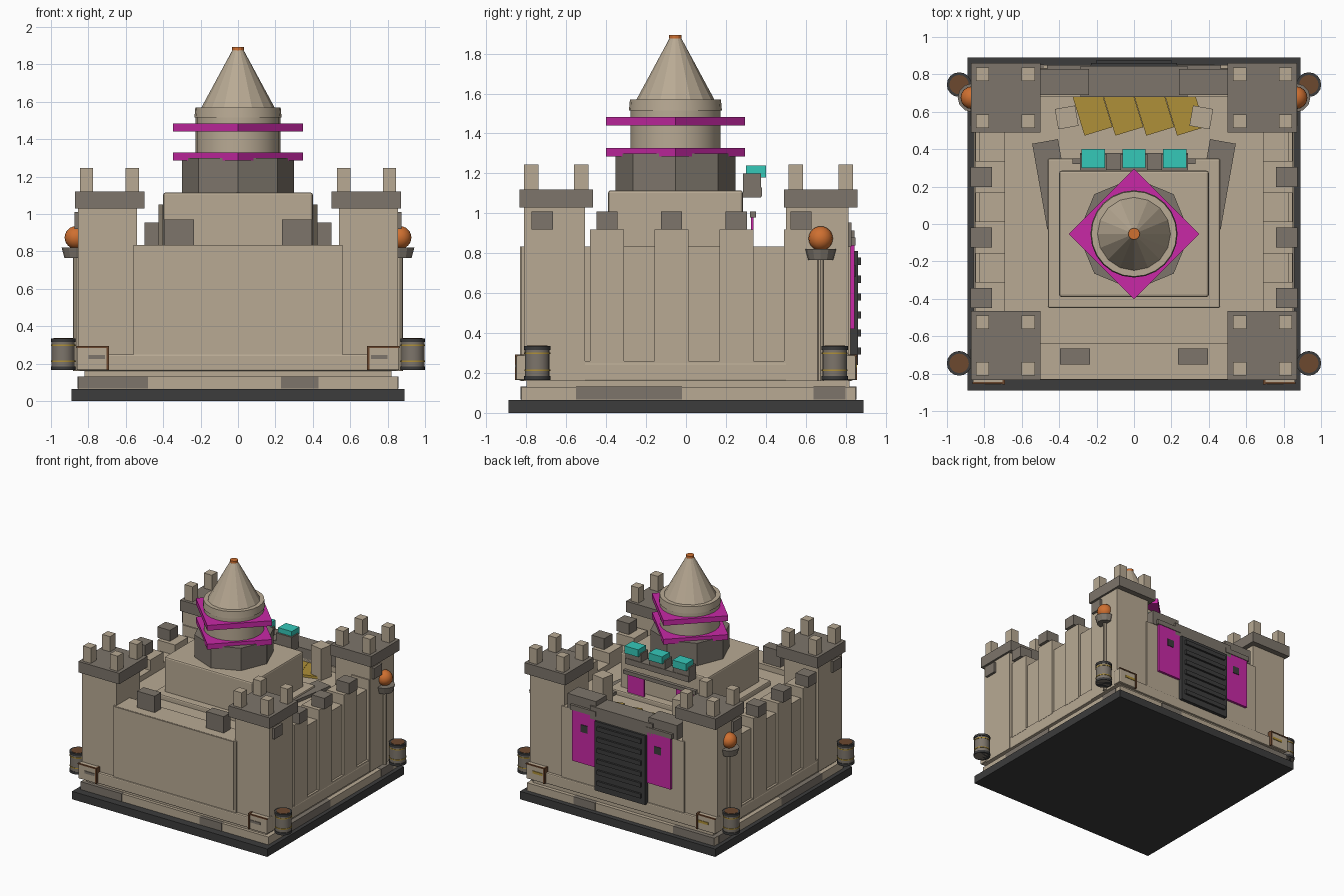
import bpy, bmesh, math
from mathutils import Matrix

cube = bpy.data.objects.get("Cube")
if cube:
    bpy.data.objects.remove(cube, do_unlink=True)


def material(name, r, g, b):
    m = bpy.data.materials.new(name)
    m.use_nodes = True
    m.diffuse_color = (r, g, b, 1)
    m.node_tree.nodes["Principled BSDF"].inputs["Base Color"].default_value = (r, g, b, 1)
    return m


SAND = material("sandstone", .48, .40, .295)
GREY = material("grey stone", .205, .178, .147)
DARK = material("dark iron", .045, .045, .045)
MAGENTA = material("magenta cloth", .58, .022, .38)
TEAL = material("turquoise", .035, .58, .485)
ORANGE = material("orange flame", .62, .16, .03)
GOLD = material("gold", .43, .28, .04)
BROWN = material("brown wood", .15, .065, .028)


def finish(name, bm, mat):
    me = bpy.data.meshes.new(name)
    bm.to_mesh(me)
    bm.free()
    me.materials.append(mat)
    ob = bpy.data.objects.new(name, me)
    bpy.context.collection.objects.link(ob)
    return ob


def box(name, x, y, z, mat, turn=0, bevel=0):
    """Box from its (low, high) extents, turned about its own centre."""
    bm = bmesh.new()
    bmesh.ops.create_cube(bm, size=1)
    for v in bm.verts:
        v.co = [v.co[i] * (e[1] - e[0]) for i, e in enumerate((x, y, z))]
    ob = finish(name, bm, mat)
    ob.location = [sum(e) / 2 for e in (x, y, z)]
    ob.rotation_euler.z = math.radians(turn)
    if bevel:
        mod = ob.modifiers.new("soft edge", "BEVEL")
        mod.width, mod.segments = bevel, 2
    return ob


def drum(name, x, y, z, r0, r1, mat, sides=16, smooth=False):
    """Upright prism or cone between two heights, first corner on +x."""
    bm = bmesh.new()
    bmesh.ops.create_cone(bm, cap_ends=True, segments=sides, radius1=r0, radius2=r1,
                          depth=z[1] - z[0])
    bmesh.ops.translate(bm, verts=bm.verts, vec=(x, y, (z[0] + z[1]) / 2))
    for f in bm.faces:
        f.smooth = smooth and abs(f.normal.z) < .9
    return finish(name, bm, mat)


def span(c, half):
    return (c - half, c + half)


def side(s, a, b):
    return tuple(sorted((s * a, s * b)))


# Foundation
box("base_plate", (-.89, .89), (-.89, .89), (0, .065), DARK)
box("plinth", (-.855, .855), (-.825, .85), (.065, .13), SAND)
for a, b in ((-.855, -.48), (.23, .43)):
    box("plinth_stone", (a, b), (-.829, -.8), (.066, .131), GREY)
    box("plinth_stone", (a, b), (.8, .854), (.066, .131), GREY)
for s in (-1, 1):
    for a, b in ((-.55, -.02), (.64, .8)):
        box("plinth_stone", side(s, .8, .859), (a, b), (.066, .131), GREY)
box("footing", (-.82, .82), (-.80, .82), (.13, .16), SAND)
box("lower_course", (-.85, .85), (-.835, .835), (.16, .25), SAND, bevel=.008)
box("courtyard_floor", (-.72, .72), (-.7, .72), (.2, .79), SAND)

# Curtain walls
box("front_wall", (-.56, .56), (-.825, -.64), (.25, .835), SAND)
box("front_panel", (-.54, .54), (-.832, -.8), (.27, .833), SAND)
box("back_wall", (-.56, .56), (.68, .825), (.25, .835), SAND)
for s in (-1, 1):
    box("side_wall", side(s, .69, .83), (-.8, .8), (.25, .835), SAND)
    box("wall_foot", side(s, .72, .848), (-.8, .8), (.16, .26), SAND)
    box("front_merlon", side(s, .235, .395), (-.75, -.665), (.835, .97), GREY)
    box("back_merlon", side(s, .24, .5), (.69, .83), (.835, .955), GREY)
    for i in range(5):
        y = -.72 + .324 * i
        box("side_pilaster", side(s, .69, .85), span(y, .085), (.25, .92), SAND)
        box("side_merlon", side(s, .76, .875), span(y, .053), (.92, 1.01), GREY)

# Corner towers
for s in (-1, 1):
    for t, cy in ((-1, -.65), (1, .675)):
        wall = (-.812, -.505) if t < 0 else (.5, .814)
        box("corner_tower", side(s, .54, .855), wall, (.16, 1.04), SAND)
        box("tower_cap", side(s, .5, .872), span(cy, .185), (1.03, 1.12), GREY)
        for mx in (.565, .81):
            for dy in (-.125, .125):
                box("tower_merlon", span(s * mx, .036), span(cy + dy, .036), (1.12, 1.245), SAND)
        # Corner chests with brown straps and gold plates
        box("corner_block", side(s, .695, .862), side(t, .78, .852), (.165, .29), SAND, bevel=.006)
        box("block_strap", side(s, .69, .704), side(t, .78, .857), (.165, .293), BROWN)
        box("block_top_strap", side(s, .69, .864), side(t, .845, .856), (.283, .293), BROWN)
        box("block_plate", side(s, .71, .80), side(t, .85, .857), (.225, .245), GOLD if t > 0 else GREY)

        # Barrels
        bx, by = s * .935, t * .745
        drum("barrel", bx, by, (.165, .325), .062, .062, GREY, 16, True)
        for z in (.165, .315):
            drum("barrel_rim", bx, by, (z, z + .02), .066, .066, DARK, 16, True)
        for z in (.21, .295):
            drum("barrel_band", bx, by, (z, z + .008), .065, .065, GOLD, 16, True)
        drum("barrel_lid", bx, by, (.33, .337), .052, .052, BROWN)

    # Fire bowls on poles
    fx, fy = s * .866, .675
    drum("fire_pole", fx, fy, (.16, .78), .015, .015, SAND, 8)
    drum("fire_bowl", fx, fy, (.765, .82), .062, .077, GREY, 12)
    bm = bmesh.new()
    bmesh.ops.create_uvsphere(bm, u_segments=16, v_segments=12, radius=.061,
                              matrix=Matrix.Translation((fx, fy, .874)))
    for f in bm.faces:
        f.smooth = True
    finish("fire_ball", bm, ORANGE)

# Keep
box("keep_foot", (-.46, .46), (-.45, .35), (.75, .83), SAND, bevel=.01)
box("keep", (-.4, .4), (-.39, .285), (.8, 1.115), SAND, bevel=.012)
for s in (-1, 1):
    box("courtyard_ramp", span(s * .435, .07), (-.02, .445), (.76, .815), GREY, turn=s * -10)
    box("gate_pillar", span(s * .36, .055), span(.57, .055), (.75, 1.05), SAND, turn=s * -10)
for i in range(4):
    box("gold_plank", span(-.225 + .165 * i, .078), span(.61, .12), (.78, .81), GOLD, turn=17)

# Rear balcony of the keep with hanging banners
for x in (-.218, 0, .218):
    box("balcony_block", span(x, .072), (.285, .375), (1.08, 1.2), GREY)
    box("balcony_cap", span(x, .062), (.3, .4), (1.18, 1.24), TEAL)
box("balcony_beam", (-.29, .29), (.29, .38), (1.085, 1.13), GREY)
box("keep_banner_rod", (-.33, .33), (.32, .35), (.98, 1.01), GREY)
for x in (-.22, .22):
    box("keep_banner", span(x, .075), (.325, .338), (.8, .985), MAGENTA)

# Round tower, diamond roofs and spire
cy = -.053
drum("tower_drum", 0, cy, (1.1, 1.3), .3, .3, GREY, 8)
drum("tower_shaft", 0, cy, (1.29, 1.52), .226, .226, SAND, 24, True)
drum("tower_collar", 0, cy, (1.515, 1.57), .233, .228, SAND, 24, True)
for z in (1.285, 1.44):
    drum("diamond_roof", 0, cy, (z, z + .043), .348, .348, MAGENTA, 4)
drum("spire", 0, cy, (1.565, 1.88), .198, .028, SAND, 16)
drum("spire_tip", 0, cy, (1.875, 1.893), .031, .031, ORANGE, 12)

# Rear gate with slats, lintel and side banners
box("gate", (-.23, .23), (.8, .862), (.24, .81), DARK)
for i in range(6):
    box("gate_slat", (-.2, .2), (.86, .878), span(.31 + .09 * i, .018), DARK)
box("gate_lintel", (-.285, .285), (.68, .845), (.81, .915), GREY)
for s in (-1, 1):
    box("gate_banner", side(s, .235, .45), (.82, .845), (.42, .84), MAGENTA)
    box("gate_banner_rod", side(s, .23, .465), (.815, .85), (.84, .88), GREY)
    box("banner_emblem", span(s * .335, .03), (.843, .85), (.68, .74), DARK)
